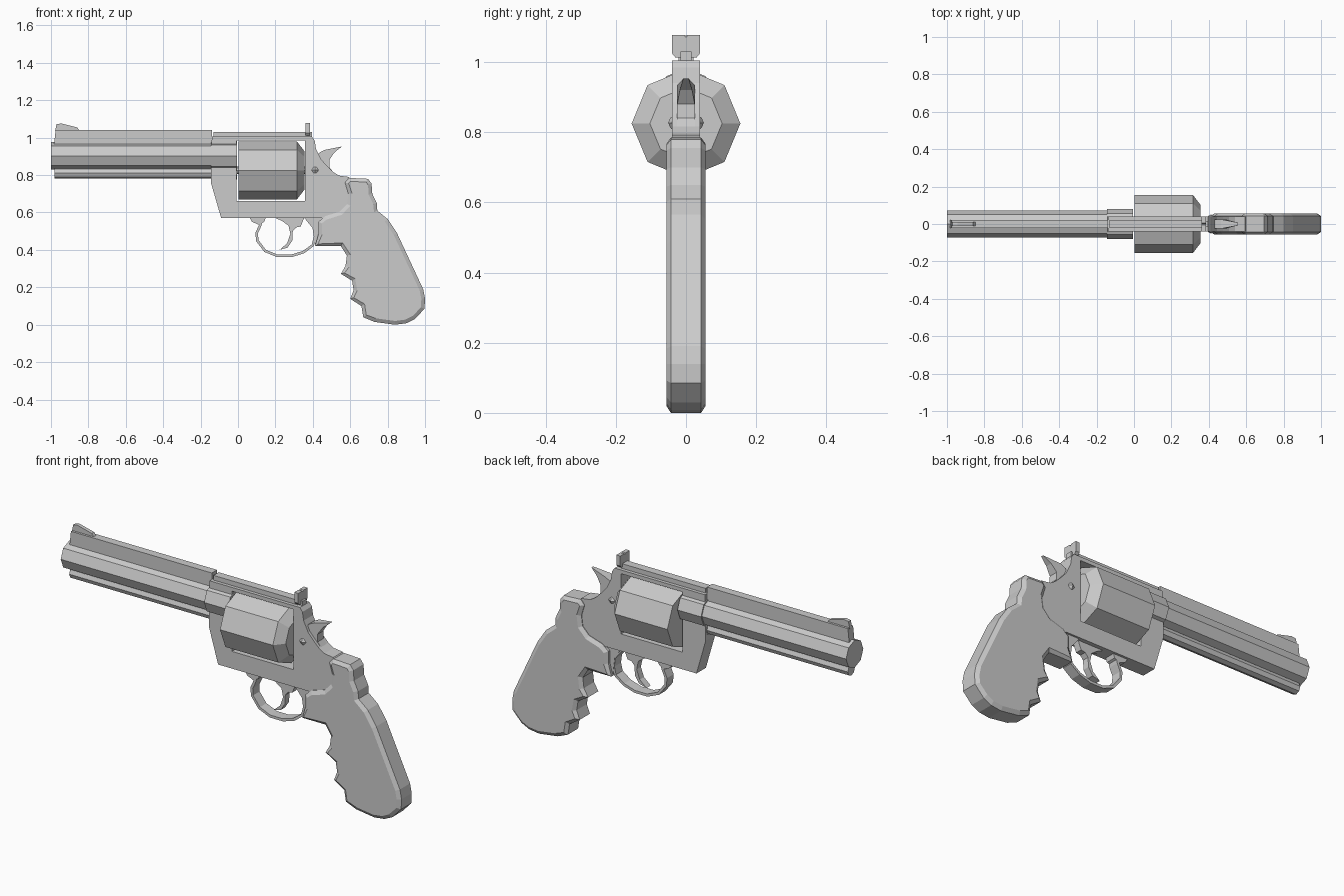
import bpy, bmesh
from math import sin, cos, pi
from mathutils import Vector

if "Cube" in bpy.data.objects:
    bpy.data.objects.remove(bpy.data.objects["Cube"])


def finish(bm, name):
    bmesh.ops.recalc_face_normals(bm, faces=bm.faces)
    me = bpy.data.meshes.new(name)
    bm.to_mesh(me)
    bm.free()
    ob = bpy.data.objects.new(name, me)
    bpy.context.collection.objects.link(ob)
    return ob


def plate(name, pts, half, edge=None, inset=0.02):
    """Side profile in x-z, extruded to y = +-half; edge = half width of the rim if chamfered."""
    bm = bmesh.new()
    h = half if edge is None else edge
    rows = [[bm.verts.new((x, s * h, z)) for x, z in pts] for s in (-1, 1)]
    n = len(pts)
    caps = [bm.faces.new(r) for r in rows]
    for i in range(n):
        j = (i + 1) % n
        bm.faces.new((rows[0][i], rows[0][j], rows[1][j], rows[1][i]))
    bmesh.ops.recalc_face_normals(bm, faces=bm.faces)
    if edge is not None:
        for f in caps:
            bmesh.ops.inset_region(bm, faces=[f], thickness=inset, depth=0, use_even_offset=False)
            for v in f.verts:
                v.co.y = half if v.co.y > 0 else -half
    return finish(bm, name)


def turned(name, rings, z, n=8):
    """Faceted solid along x from (x, radius) rings, with a corner at the top."""
    bm = bmesh.new()
    rows = [[bm.verts.new((x, r * sin(2 * pi * i / n), z + r * cos(2 * pi * i / n)))
             for i in range(n)] for x, r in rings]
    bm.faces.new(rows[0])
    bm.faces.new(rows[-1])
    for a, b in zip(rows, rows[1:]):
        for i in range(n):
            j = (i + 1) % n
            bm.faces.new((a[i], a[j], b[j], b[i]))
    return finish(bm, name)


def box(name, x0, x1, half, z0, z1):
    return plate(name, [(x0, z0), (x1, z0), (x1, z1), (x0, z1)], half)


# barrel, collar and lower rod
turned("barrel", [(-1, .073), (-.14, .073)], .903)
turned("barrel_collar", [(-.145, .08), (-.005, .08)], .903)
turned("lower_rod", [(-.98, .03), (-.13, .03)], .812)
turned("crane_collar", [(-.145, .036), (-.005, .036)], .812)
box("rod_web", -.975, -.01, .012, .82, .86)

# rib and front sight
plate("barrel_rib", [(-.985, .95), (-.14, .95), (-.14, 1.04), (-.975, 1.04)], .022)
plate("front_sight", [(-.978, 1.035), (-.97, 1.072), (-.945, 1.076), (-.86, 1.055), (-.845, 1.035)], .01)

# frame with a window cut through it
frame = plate("frame", [
    (-.14, 1.005), (-.145, .76), (-.09, .57), (.06, .57), (.45, .57), (.45, .46), (.58, .46),
    (.64, .6), (.63, .75), (.593, .79), (.54, .797), (.508, .817), (.475, .85), (.444, .885),
    (.417, .94), (.41, .985), (.395, 1.005)], .04)
cutter = box("window_cutter", -.008, .357, .3, .662, .985)
cutter.hide_render = True
cutter.display_type = 'WIRE'
mod = frame.modifiers.new("window", 'BOOLEAN')
mod.operation, mod.object, mod.solver = 'DIFFERENCE', cutter, 'EXACT'
box("top_strap", -.13, .37, .022, 1.0, 1.03)

# rear sight blade with a notch, on a small post
box("rear_sight_post", .355, .395, .016, 1.0, 1.03)
bm = bmesh.new()
yz = [(-.03, 1.013), (.03, 1.013), (.04, 1.025), (.04, 1.078), (.006, 1.078),
      (0, 1.07), (-.006, 1.078), (-.04, 1.078), (-.04, 1.025)]
face = bm.faces.new([bm.verts.new((.362, y, z)) for y, z in yz])
ext = bmesh.ops.extrude_face_region(bm, geom=[face])
for v in ext["geom"]:
    if isinstance(v, bmesh.types.BMVert):
        v.co.x = .385
bm.faces.ensure_lookup_table()
finish(bm, "rear_sight")

# cylinder drum and its rear pin
turned("drum", [(.002, .155), (.315, .155), (.355, .103)], .825)
turned("drum_pin", [(-.02, .02), (.42, .02)], .825)

# round side button
bm = bmesh.new()
bmesh.ops.create_uvsphere(bm, u_segments=10, v_segments=6, radius=.03)
for v in bm.verts:
    v.co = Vector((v.co.x + .412, v.co.y * 1.7, v.co.z + .827))
finish(bm, "side_button")

# hammer, narrowing towards the spur tip
hammer = plate("hammer", [
    (.41, .88), (.435, .92), (.465, .935), (.555, .953), (.515, .92), (.488, .88),
    (.49, .84), (.53, .79), (.44, .79)], .025)
for v in hammer.data.vertices:
    if v.co.x > .5 and v.co.z > .9:
        v.co.y *= .3 if v.co.x > .54 else .7

# trigger
plate("trigger", [
    (.19, .575), (.235, .555), (.27, .53), (.28, .485), (.262, .435), (.222, .4), (.265, .412),
    (.29, .45), (.293, .5), (.31, .52), (.335, .525), (.355, .575)], .018)

# trigger guard: a ribbon of even thickness along a curved path
path = [Vector(p) for p in ((.13, .575), (.118, .53), (.1, .49), (.103, .45), (.145, .395), (.21, .368),
                            (.285, .368), (.35, .388), (.4, .425), (.412, .47), (.405, .52), (.36, .575))]
outer, inner = [], []
for i, p in enumerate(path):
    t = (path[min(i + 1, len(path) - 1)] - path[max(i - 1, 0)]).normalized()
    nrm = Vector((-t.y, t.x)) * .007
    outer.append(tuple(p - nrm))
    inner.append(tuple(p + nrm))
plate("trigger_guard", outer + inner[::-1], .028)
plate("guard_front_root", [(.06, .575), (.075, .55), (.11, .535), (.14, .55), (.15, .575)], .028)
plate("guard_rear_root", [(.36, .575), (.4, .53), (.412, .43), (.46, .43), (.46, .575)], .03)

# grip with finger grooves and a chamfered rim
plate("grip", [
    (.572, .76), (.593, .785), (.695, .78), (.714, .755), (.718, .7), (.742, .65), (.745, .61),
    (.80, .565), (.85, .49), (.99, .19), (1, .14), (.997, .085), (.945, .03), (.9, .008),
    (.84, 0), (.73, .015), (.67, .04), (.66, .1), (.6, .138), (.618, .185), (.61, .235),
    (.55, .272), (.575, .315), (.582, .37), (.55, .42), (.412, .42), (.43, .485), (.43, .55),
    (.465, .58), (.545, .605), (.583, .645), (.59, .7)], .056, edge=.043)
